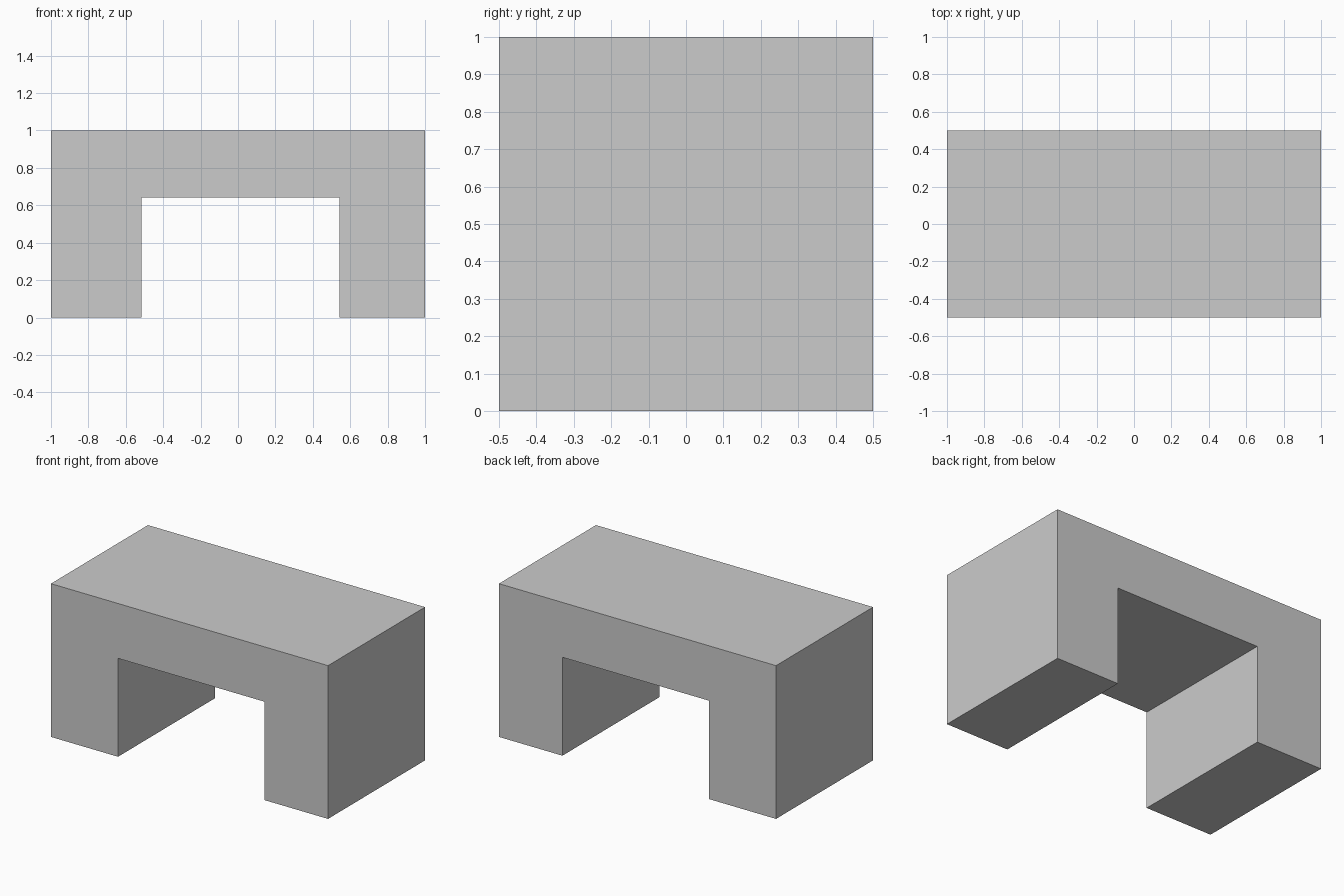
import bpy
import bmesh

if "Cube" in bpy.data.objects:
    bpy.data.objects.remove(bpy.data.objects["Cube"])

# Arch profile in the x-z plane: block with a slightly off-centre opening
profile = [(-1, 0), (-0.516, 0), (-0.516, 0.642), (0.542, 0.642),
           (0.542, 0), (1, 0), (1, 1), (-1, 1)]
depth = 1.0

# Extrude the profile from front to back
bm = bmesh.new()
front = bm.faces.new([bm.verts.new((x, -depth / 2, z)) for x, z in profile])
extruded = bmesh.ops.extrude_face_region(bm, geom=[front], use_keep_orig=True)
back_verts = [g for g in extruded["geom"] if isinstance(g, bmesh.types.BMVert)]
bmesh.ops.translate(bm, verts=back_verts, vec=(0, depth, 0))
bmesh.ops.recalc_face_normals(bm, faces=bm.faces)

# Arch block object, flat shaded
mesh = bpy.data.meshes.new("arch_block")
bm.to_mesh(mesh)
bm.free()
arch = bpy.data.objects.new("arch_block", mesh)
bpy.context.collection.objects.link(arch)
